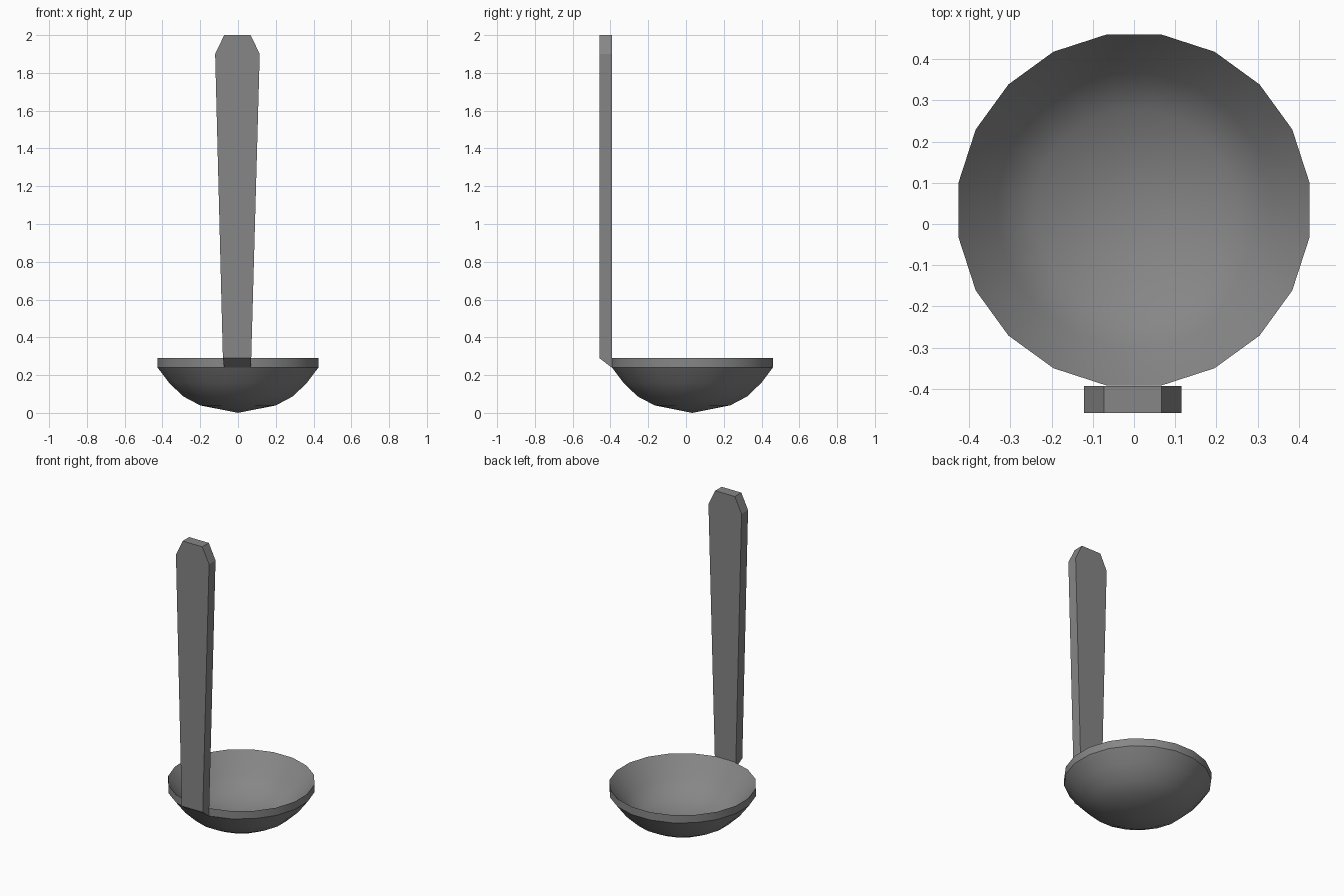
import bpy, bmesh, math

if "Cube" in bpy.data.objects:
    bpy.data.objects.remove(bpy.data.objects["Cube"])

SIDES = 20
CENTER_Y = 0.034

# Dark grey shared by both parts
dark_grey = bpy.data.materials.new("dark_grey")
dark_grey.diffuse_color = (0.24, 0.24, 0.24, 1)
dark_grey.use_nodes = True
dark_grey.node_tree.nodes["Principled BSDF"].inputs["Base Color"].default_value = dark_grey.diffuse_color


def make_object(name, bm):
    bmesh.ops.recalc_face_normals(bm, faces=bm.faces[:])
    mesh = bpy.data.meshes.new(name)
    bm.to_mesh(mesh)
    bm.free()
    mesh.materials.append(dark_grey)
    obj = bpy.data.objects.new(name, mesh)
    bpy.context.collection.objects.link(obj)
    return obj


# Bowl: outer dish, vertical rim, and an inner dish with a flatter floor
outer = [(0, 0), (0.203, 0.04), (0.295, 0.088), (0.37, 0.16), (0.431, 0.24)]
inner = [(0.431, 0.29), (0.335, 0.172), (0.245, 0.09), (0, 0.06)]
bm = bmesh.new()
rings = []
for r, z in outer + inner:
    if r == 0:
        rings.append([bm.verts.new((0, CENTER_Y, z))] * SIDES)
        continue
    angles = [2 * math.pi * (i + 0.5) / SIDES for i in range(SIDES)]
    rings.append([bm.verts.new((r * math.cos(a), CENTER_Y + r * math.sin(a), z))
                  for a in angles])
for low, high in zip(rings, rings[1:]):
    for i in range(SIDES):
        j = (i + 1) % SIDES
        corners = [low[i], low[j], high[j], high[i]]
        bm.faces.new(list(dict.fromkeys(corners)))
bowl = make_object("bowl", bm)
bpy.ops.object.select_all(action='DESELECT')
bowl.select_set(True)
bpy.context.view_layer.objects.active = bowl
bpy.ops.object.shade_smooth_by_angle(angle=math.radians(36))

# Handle: tapered flat bar with clipped top corners and a slanted foot
profile = [(-0.073, 0.24), (0.067, 0.24), (0.07, 0.29), (0.115, 1.9),
           (0.067, 2.0), (-0.073, 2.0), (-0.121, 1.9), (-0.08, 0.29)]
bm = bmesh.new()
back = [bm.verts.new((x, -0.393, z)) for x, z in profile]
front = [bm.verts.new((x, -0.459, z)) for x, z in profile[2:]]
bm.faces.new(back)
bm.faces.new(front)
for i in range(5):
    bm.faces.new((back[i + 2], back[i + 3], front[i + 1], front[i]))
bm.faces.new((back[0], back[1], front[0], front[5]))
bm.faces.new((back[1], back[2], front[0]))
bm.faces.new((back[7], back[0], front[5]))
make_object("handle", bm)
